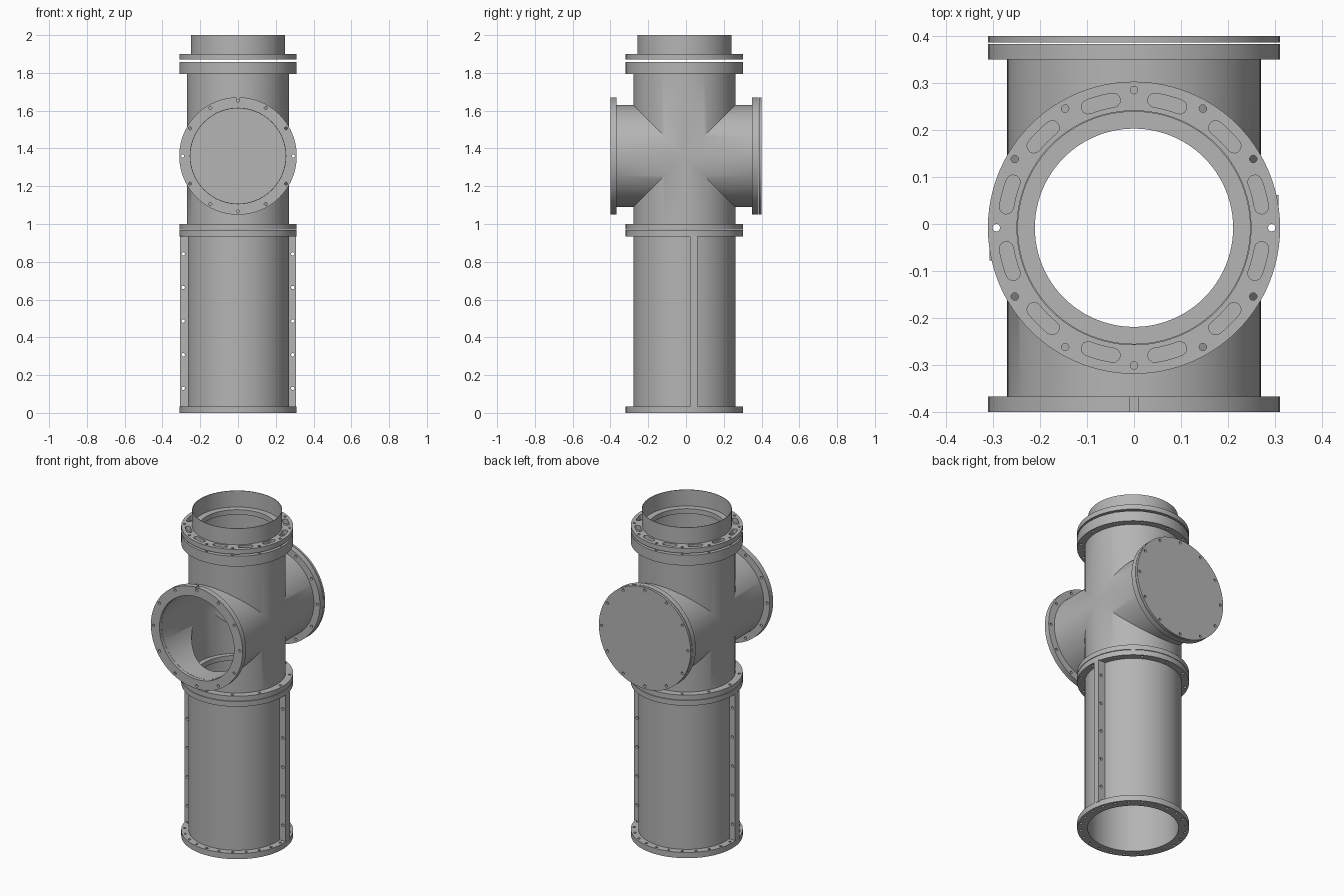
import bpy, bmesh, math
from mathutils import Matrix, Vector

cube = bpy.data.objects.get("Cube")
if cube:
    bpy.data.objects.remove(cube, do_unlink=True)

AXIS_Y = -0.008      # centre line of the upright pipe
CROSS_Z = 1.36       # height of the cross pipe
FLANGE, PIPE, BORE = 0.311, 0.27, 0.253
SEG = 96

grey = bpy.data.materials.new("steel grey")
grey.use_nodes = True
COLOUR = (0.46, 0.46, 0.46, 1)
grey.diffuse_color = COLOUR
grey.node_tree.nodes["Principled BSDF"].inputs["Base Color"].default_value = COLOUR

UPRIGHT = Matrix.Translation((0, AXIS_Y, 0))
CROSS = Matrix.Translation((0, 0, CROSS_Z)) @ Matrix.Rotation(-math.pi / 2, 4, 'X')


def finish(name, bm, matrix=UPRIGHT):
    bmesh.ops.transform(bm, matrix=matrix, verts=bm.verts)
    bmesh.ops.recalc_face_normals(bm, faces=bm.faces)
    mesh = bpy.data.meshes.new(name)
    bm.to_mesh(mesh)
    bm.free()
    mesh.materials.append(grey)
    ob = bpy.data.objects.new(name, mesh)
    bpy.context.collection.objects.link(ob)
    return ob


def prism(bm, points, z0, z1):
    """Extrude a closed outline of (x, y) points between two heights."""
    low = [bm.verts.new((x, y, z0)) for x, y in points]
    high = [bm.verts.new((x, y, z1)) for x, y in points]
    bm.faces.new(low[::-1])
    bm.faces.new(high)
    for i in range(len(points)):
        j = (i + 1) % len(points)
        bm.faces.new((low[i], low[j], high[j], high[i]))


def circle(r, n=SEG, cx=0, cy=0):
    return [(cx + r * math.cos(math.tau * i / n), cy + r * math.sin(math.tau * i / n))
            for i in range(n)]


def cylinder(name, r, z0, z1, matrix=UPRIGHT):
    bm = bmesh.new()
    prism(bm, circle(r), z0, z1)
    return finish(name, bm, matrix)


def tube(name, r_out, r_in, z0, z1, matrix=UPRIGHT):
    bm = bmesh.new()
    profile = [(r_out, z0), (r_out, z1), (r_in, z1), (r_in, z0)]
    rings = [[bm.verts.new((x, y, z)) for x, y in circle(r)] for r, z in profile]
    for k in range(4):
        a, b = rings[k], rings[(k + 1) % 4]
        for i in range(SEG):
            j = (i + 1) % SEG
            bm.faces.new((a[i], a[j], b[j], b[i]))
    return finish(name, bm, matrix)


def boolean(ob, other, operation='DIFFERENCE'):
    mod = ob.modifiers.new("boolean", 'BOOLEAN')
    mod.operation, mod.solver, mod.object = operation, 'EXACT', other
    bpy.context.view_layer.objects.active = ob
    bpy.ops.object.modifier_apply(modifier=mod.name)
    bpy.data.objects.remove(other, do_unlink=True)


def bolt_holes(ob, z0, z1, matrix=UPRIGHT, count=12, radius=0.008):
    bm = bmesh.new()
    for i in range(count):
        a = math.tau * i / count
        prism(bm, circle(radius, 12, 0.293 * math.cos(a), 0.293 * math.sin(a)), z0, z1)
    boolean(ob, finish("hole_cutter", bm, matrix))


def flange(name, r_in, z0, z1, matrix=UPRIGHT, count=12):
    ob = tube(name, FLANGE, r_in, z0, z1, matrix)
    bolt_holes(ob, z0 - 0.01, z1 + 0.01, matrix, count)
    return ob


# Cross-shaped body, hollowed in both directions
body = cylinder("cross_body", PIPE, 0.99, 1.81)
boolean(body, cylinder("arm", PIPE, -0.38, 0.36, CROSS), 'UNION')
boolean(body, cylinder("upright_bore", BORE, 0.9, 1.9))
boolean(body, cylinder("cross_bore", BORE - 0.001, -0.5, 0.5, CROSS))

# Cross pipe ends: open at the front, capped at the back
front = flange("front_flange", BORE, -0.40, -0.367, CROSS)
bm = bmesh.new()
bmesh.ops.create_cube(bm, size=1, matrix=Matrix.Translation((0, -0.385, CROSS_Z + FLANGE))
                      @ Matrix.Diagonal((0.018, 0.1, 0.016, 1)))
boolean(front, finish("notch_cutter", bm, Matrix()))
flange("back_flange", BORE, 0.35, 0.383, CROSS)
cover = cylinder("back_cover", FLANGE, 0.386, 0.40, CROSS)
bolt_holes(cover, 0.38, 0.41, CROSS)

# Flanges of the upright pipe
flange("body_top_flange", BORE, 1.795, 1.858)
flange("body_bottom_flange", 0.225, 0.97, 1.0)
flange("lower_pipe_top_flange", BORE, 0.935, 0.967)
flange("base_flange", BORE, 0.0, 0.035, count=24)
tube("lower_pipe", PIPE, BORE, 0.02, 0.95)

# Top ring with curved slots between the bolts
ring = flange("slotted_top_ring", 0.211, 1.87, 1.90)
bm = bmesh.new()
MID, CAP, SPREAD = 0.275, 0.015, 0.1
for k in range(12):
    centre = math.tau * (k + 0.5) / 12
    outline = []
    for r, direction in ((MID + CAP, 1), (MID - CAP, -1)):
        for i in range(9):
            a = centre + direction * SPREAD * (i / 4 - 1)
            outline.append((r * math.cos(a), r * math.sin(a)))
        a = centre + direction * SPREAD
        tip = Vector((MID * math.cos(a), MID * math.sin(a)))
        for i in range(1, 6):
            t = a + direction * math.pi * i / 6 + (0 if direction > 0 else math.pi)
            if direction < 0:
                t = a + math.pi + math.pi * i / 6
            outline.append((tip.x + CAP * math.cos(t), tip.y + CAP * math.sin(t)))
    prism(bm, outline, 1.85, 1.92)
boolean(ring, finish("slot_cutter", bm))
tube("top_neck", 0.25, 0.247, 1.895, 2.0)

# Drilled side strips on the lower pipe, placed point-symmetrically
for name, side in (("left_strip", 1), ("right_strip", -1)):
    turn = UPRIGHT @ Matrix.Rotation(0 if side > 0 else math.pi, 4, 'Z')
    bm = bmesh.new()
    prism(bm, [(0.26, 0.028), (0.308, 0.028), (0.308, 0.07), (0.26, 0.07)], 0.03, 0.94)
    strip = finish(name, bm, turn)
    bm = bmesh.new()
    for k in range(5):
        bmesh.ops.create_cone(bm, cap_ends=True, segments=12, radius1=0.009, radius2=0.009,
                              depth=0.2, matrix=Matrix.Translation((0.29, 0.05, 0.13 + 0.178 * k))
                              @ Matrix.Rotation(math.pi / 2, 4, 'X'))
    boolean(strip, finish("strip_hole_cutter", bm, turn))

# Smooth the round walls, keep the rims sharp
bpy.ops.object.select_all(action='DESELECT')
for ob in bpy.context.scene.objects:
    if ob.type == 'MESH':
        ob.select_set(True)
        bpy.context.view_layer.objects.active = ob
bpy.ops.object.shade_smooth_by_angle(angle=math.radians(31))
